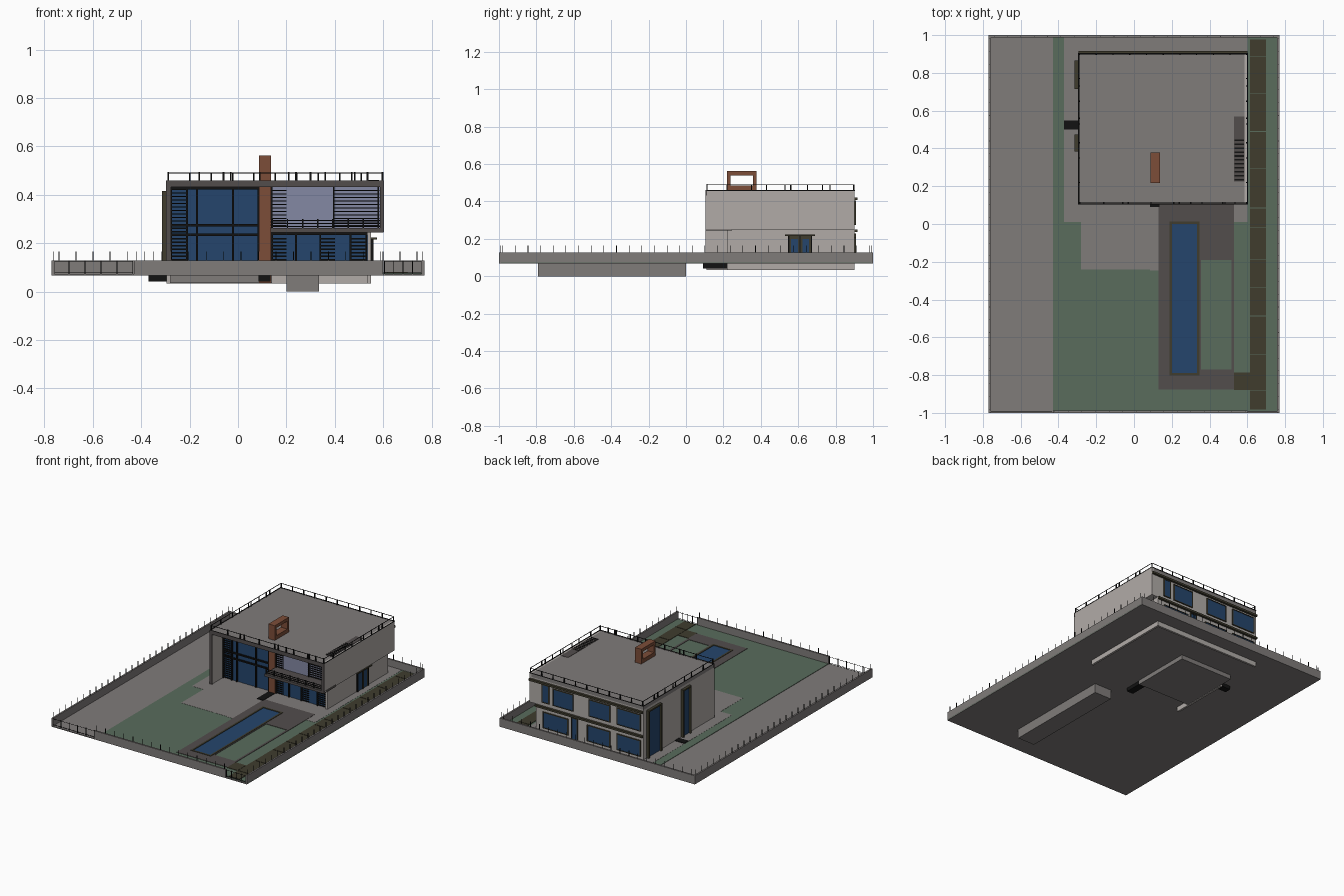
import bpy, bmesh
from mathutils import Vector

# ---- flat colours -------------------------------------------------------
def mat(name, r, g, b):
    m = bpy.data.materials.new(name)
    m.diffuse_color = (r, g, b, 1)
    return m

WALL = mat("light_plaster", .44, .41, .39)
CONC = mat("concrete", .215, .2, .195)
DARK = mat("dark_stone", .085, .075, .073)
BLUE = mat("blue_glass", .018, .06, .15)
GREEN = mat("lawn_green", .1, .15, .108)
OLIVE = mat("olive_timber", .05, .045, .027)
BROWN = mat("brown_brick", .2, .075, .04)
BLACK = mat("black_metal", .006, .006, .006)
PALE = mat("pale_glass", .23, .25, .37)

# ---- helpers ------------------------------------------------------------
def boxes(name, material, items):
    """One object from many boxes (x0, x1, y0, y1, z0, z1)."""
    bm = bmesh.new()
    for x0, x1, y0, y1, z0, z1 in items:
        vs = bmesh.ops.create_cube(bm, size=1)["verts"]
        for v in vs:
            v.co = Vector((x0 if v.co.x < 0 else x1,
                           y0 if v.co.y < 0 else y1,
                           z0 if v.co.z < 0 else z1))
    me = bpy.data.meshes.new(name)
    bm.to_mesh(me)
    bm.free()
    me.materials.append(material)
    ob = bpy.data.objects.new(name, me)
    bpy.context.collection.objects.link(ob)
    return ob

def ring(x0, x1, y0, y1, z0, z1, t):
    """Four boxes forming a horizontal rectangular frame."""
    return [(x0, x1, y0, y0 + t, z0, z1), (x0, x1, y1 - t, y1, z0, z1),
            (x0, x0 + t, y0 + t, y1 - t, z0, z1), (x1 - t, x1, y0 + t, y1 - t, z0, z1)]

def spread(a, b, n):
    return [a + (b - a) * i / (n - 1) for i in range(n)]

def post(x, y, z0, z1, t):
    return (x - t / 2, x + t / 2, y - t / 2, y + t / 2, z0, z1)

def slats(x0, x1, z0, z1, y, step=.0145):
    n = int((z1 - z0) / step)
    return [(x0, x1, y, y + .006, z0 + (i + .4) * step, z0 + (i + .4) * step + .005)
            for i in range(n)]

# ---- plot, ground surfaces ----------------------------------------------
G = .077
boxes("plot_base", CONC, [(-.77, .77, -1, 1, .067, .073)])
boxes("lawn", GREEN, [(-.43, .77, -.99, .99, .073, .076)])
boxes("paving", CONC, [(-.37, .6, .01, .99, .073, G), (-.28, .085, -.24, .01, .073, G),
                       (.085, .13, -.245, .01, .073, G)])
boxes("pool_deck", DARK, [(.13, .2, -.875, .11, .073, .0785), (.335, .53, -.19, .11, .073, .0785),
                          (.335, .355, -.77, -.19, .073, .0785), (.515, .53, -.77, -.19, .073, .0785),
                          (.335, .53, -.875, -.77, .073, .0785), (.2, .335, -.875, -.79, .073, .0785),
                          (.2, .335, .0, .11, .073, .0785)])
# timber path with narrow joints
joints = [-.985, -.88, -.69, -.487, -.335, -.187, -.02, .085, .295, .49, .69, .885, .98]
boxes("timber_path", OLIVE,
      [(.615, .70, a + .002, b - .002, .073, .079) for a, b in zip(joints, joints[1:])]
      + [(.53, .613, -.88, -.785, .073, .079)])

# ---- pool ---------------------------------------------------------------
boxes("pool_basin", CONC, [(.2, .335, -.79, 0, 0, .068)])
boxes("pool_water", BLUE, [(.2, .335, -.79, 0, .07, .0775)])
boxes("pool_coping", OLIVE, ring(.188, .347, -.802, .012, .073, .081, .013))

# ---- perimeter wall, fence and gates -------------------------------------
boxes("perimeter_wall", CONC, [(-.77, -.758, -1, 1, .07, .128), (.758, .77, -1, 1, .07, .128),
                               (-.758, .758, .988, 1, .07, .128), (-.43, .6, -1, -.988, .07, .128)])
fence = [post(s * .764, y, .128, .165, .003) for s in (-1, 1) for y in spread(-.98, .98, 30)]
fence += [post(x, .994, .128, .165, .003) for x in spread(-.74, .74, 22)]
fence += [post(x, -.994, .128, .165, .003) for x in spread(-.42, .59, 15)]
boxes("fence_posts", BLACK, fence)
gate = []
for a, b, n in ((-.765, -.435, 6), (.605, .76, 5)):
    gate += [post(x, -.994, .073, .128, .004) for x in spread(a, b, n)]
    gate += [(a, b, -.995, -.993, z, z + .002) for z in (.08, .122)]
boxes("gates", BLACK, gate)

# ---- foundations below the ground ----------------------------------------
boxes("foundation_walls", WALL, [(-.295, .55, .885, .9, .033, .08), (.535, .55, .22, .885, .033, .08),
                                 (-.295, -.28, .11, .55, .033, .08)])
boxes("sunken_floor", CONC, [(-.28, .14, .22, .66, .036, .07)])
boxes("hearth_base", BLACK, [(.085, .135, .09, .22, .042, .08), (.09, .13, .38, .41, .042, .07)])
boxes("entry_step", BLACK, [(-.37, -.295, .5, .547, .042, .081)])

# ---- house body -----------------------------------------------------------
boxes("lower_storey", WALL, [(-.28, .55, .245, .9, .07, .25), (.535, .55, .22, .245, .07, .25)])
boxes("upper_storey", WALL, [(-.28, .586, .245, .9, .25, .432)])
boxes("left_side_wall", WALL, [(-.295, -.28, .108, .9, .07, .432)])
boxes("right_upper_wall", WALL, [(.586, .602, .108, .902, .25, .457)])
boxes("roof_slab", CONC, [(-.295, .586, .112, .9, .432, .457)])
boxes("front_fascia", DARK, [(-.297, .604, .104, .112, .432, .459), (.586, .604, .104, .108, .246, .432),
                             (-.297, -.277, .104, .108, .07, .432)])
boxes("balcony_slab", DARK, [(.135, .602, .106, .245, .244, .262)])
boxes("roof_edge", BLACK, ring(-.297, .604, .104, .904, .457, .46, .005))
# rear ledges over the window rows
boxes("rear_ledges", OLIVE, [(-.295, .6, .9, .916, .408, .422), (-.295, .55, .9, .916, .236, .25)])

# ---- chimney with an open top --------------------------------------------
boxes("chimney", BROWN, [(.087, .137, .218, .378, .036, .485), (.087, .137, .218, .237, .485, .54),
                         (.087, .137, .359, .378, .485, .54), (.087, .137, .218, .378, .54, .562)])

# ---- front glazing ---------------------------------------------------------
boxes("front_glass", BLUE, [(-.28, .09, .236, .246, .073, .432), (.135, .535, .236, .246, .073, .244)])
boxes("balcony_glass", PALE, [(.137, .586, .236, .246, .262, .432)])
bars = [(x - .004, x + .004, .226, .238, .073, .432) for x in (-.276, -.21, -.17, -.02, .084)]
bars += [(-.28, .09, .226, .238, z - .005, z + .005) for z in (.235, .275, .427)]
bars += [(x - .004, x + .004, .226, .238, .073, .244) for x in (.14, .24, .34, .465, .53)]
bars += [(.137, .535, .226, .238, .234, .244)]
bars += [(x - .003, x + .003, .226, .238, .262, .432) for x in (.14, .395, .58)]
boxes("front_mullions", BLACK, bars)
boxes("front_louvres", BLACK,
      slats(-.275, -.21, .08, .43, .222) + slats(.14, .2, .265, .43, .222)
      + slats(.395, .585, .265, .43, .222) + slats(.14, .2, .08, .235, .222)
      + slats(.34, .4, .08, .235, .222) + slats(.465, .53, .08, .235, .222))

# ---- balcony railing --------------------------------------------------------
boxes("balcony_railing", BLACK,
      [(.137, .586, .112, .116, z, z + .004) for z in (.268, .28, .292)]
      + [post(x, .114, .262, .3, .006) for x in spread(.142, .58, 8)])

# ---- windows on the rear and sides ------------------------------------------
rear = [(.45, .496, .28, .4), (.26, .41, .28, .39), (-.03, .126, .28, .39), (-.27, -.095, .28, .39),
        (.3, .49, .1, .205), (.225, .265, .08, .225), (-.03, .14, .1, .205), (-.27, -.095, .1, .205)]
boxes("rear_glass", BLUE, [(a, b, .9, .905, c, d) for a, b, c, d in rear])
rear_frames = []
for a, b, c, d in rear:
    rear_frames += [(a - .006, a, .9, .908, c, d), (b, b + .006, .9, .908, c, d),
                    (a - .006, b + .006, .9, .908, c - .005, c), (a - .006, b + .006, .9, .908, d, d + .005)]
boxes("rear_window_frames", OLIVE, rear_frames)

left = [(.725, .855), (.395, .465)]
boxes("left_glass", BLUE, [(-.302, -.295, a, b, .08, .405) for a, b in left])
left_frames = []
for a, b in left:
    left_frames += [(-.314, -.295, a - .01, a, .073, .415), (-.314, -.295, b, b + .01, .073, .415),
                    (-.314, -.295, a, b, .405, .415)]
boxes("left_window_frames", OLIVE, left_frames)

boxes("side_door_panel", OLIVE, [(.55, .555, .55, .67, .073, .215)])
boxes("side_door_glass", BLUE, [(.555, .557, .562, .598, .08, .2), (.555, .557, .622, .658, .08, .2)])
boxes("side_door_frame", BLACK, [(.55, .56, y, y + .007, .073, .215) for y in (.546, .606, .667)])
boxes("side_door_canopy", OLIVE, [(.55, .575, .53, .69, .215, .223)])

# ---- roof railing and stair hatch ---------------------------------------------
rail = ring(-.292, .6, .11, .9, .489, .492, .003)
rail += [post(x, .112, .457, .494, .007) for x in
         (-.288, -.16, -.06, -.03, .09, .21, .24, .3, .36, .47, .482, .535, .597)]
rail += [post(x, .897, .457, .492, .006) for x in spread(-.288, .597, 11)]
rail += [post(x, y, .457, .492, .006) for x in (-.289, .597)
         for y in (.22, .35, .43, .53, .56, .65, .73, .77)]
boxes("roof_railing", BLACK, rail)
boxes("stair_hatch", DARK, [(.53, .585, .225, .57, .455, .459)])
boxes("stair_treads", BLACK, [(.532, .583, y, y + .008, .457, .461) for y in spread(.23, .44, 11)])
